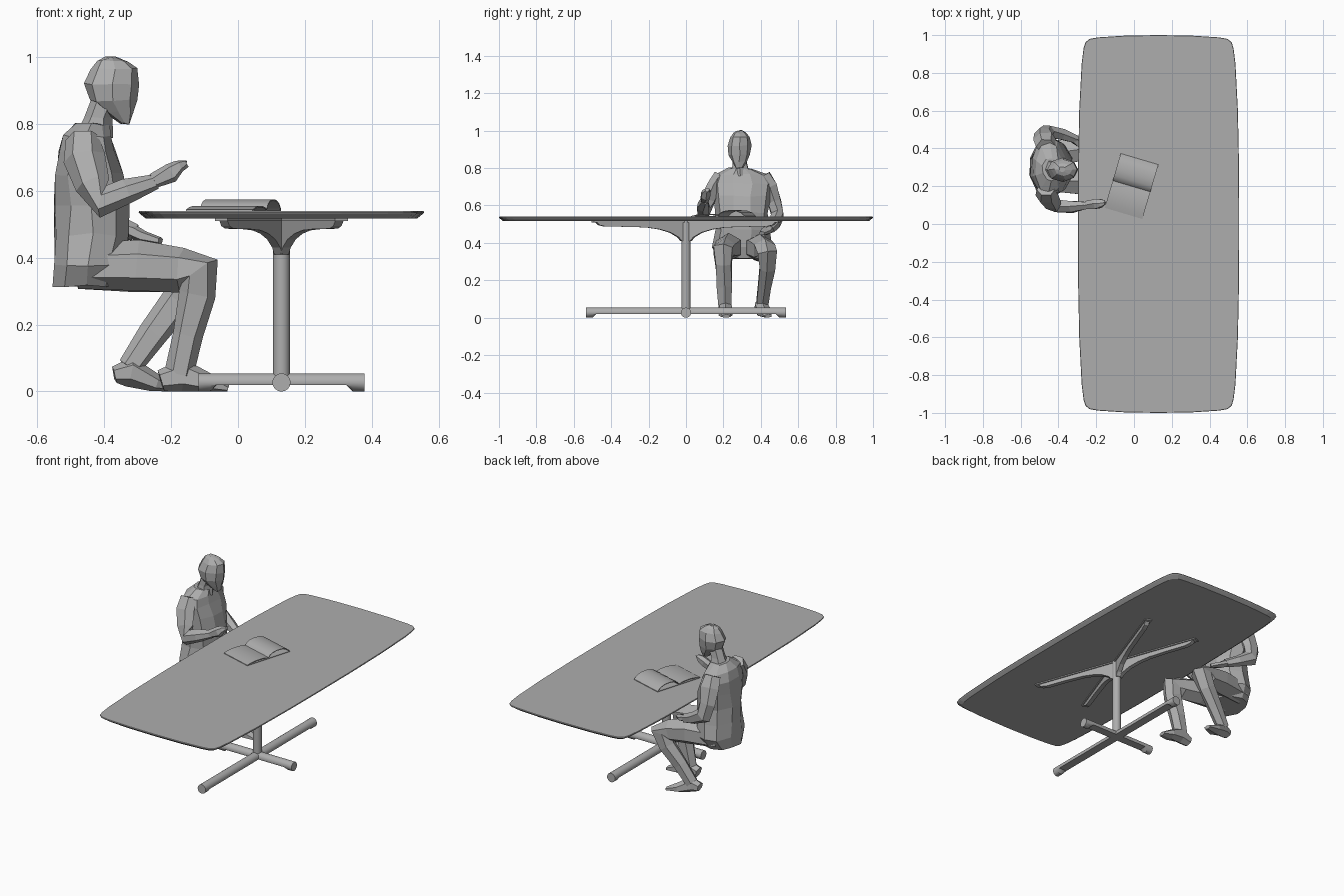
import bpy, bmesh, math, random
from mathutils import Vector, Matrix

random.seed(4)
cube = bpy.data.objects.get("Cube")
if cube:
    bpy.data.objects.remove(cube)

grey = bpy.data.materials.new("plain grey")
grey.use_nodes = True
grey.diffuse_color = (0.42, 0.42, 0.42, 1)
grey.node_tree.nodes["Principled BSDF"].inputs["Base Color"].default_value = (0.42, 0.42, 0.42, 1)


def finish(name, bm, smooth=False):
    bmesh.ops.recalc_face_normals(bm, faces=bm.faces)
    mesh = bpy.data.meshes.new(name)
    bm.to_mesh(mesh)
    bm.free()
    mesh.materials.append(grey)
    obj = bpy.data.objects.new(name, mesh)
    bpy.context.collection.objects.link(obj)
    if smooth:
        bpy.ops.object.select_all(action='DESELECT')
        obj.select_set(True)
        bpy.context.view_layer.objects.active = obj
        bpy.ops.object.shade_smooth_by_angle(angle=math.radians(35))
    return obj


def skin(bm, rings):
    """Join equal rings of points into a closed skin."""
    loops = [[bm.verts.new(p) for p in ring] for ring in rings]
    n = len(loops[0])
    for a, b in zip(loops, loops[1:]):
        for i in range(n):
            bm.faces.new((a[i], a[(i + 1) % n], b[(i + 1) % n], b[i]))
    bm.faces.new(loops[0])
    bm.faces.new(loops[-1])


def body_part(name, stations, sides=6, level=False, jitter=0.004):
    """Faceted limb through stations (x, y, z, half width, half depth)."""
    pts = [Vector(s[:3]) for s in stations]
    rings = []
    for i, (p, s) in enumerate(zip(pts, stations)):
        t = Vector((0, 0, 1))
        if not level:
            t = (pts[min(i + 1, len(pts) - 1)] - pts[max(i - 1, 0)]).normalized()
        side = Vector((0, 1, 0))
        side = (side - t * side.dot(t)).normalized()
        up = t.cross(side)
        ring = []
        for k in range(sides):
            a = 2 * math.pi * k / sides + (math.pi / 6 if sides == 6 else 0)
            q = p + side * s[3] * math.cos(a) + up * s[4] * math.sin(a)
            q += Vector([random.uniform(-jitter, jitter) for _ in range(3)])
            q.z = max(q.z, 0)
            ring.append(q)
        rings.append(ring)
    bm = bmesh.new()
    skin(bm, rings)
    return finish(name, bm)


def extrude_profile(name, profile, half, matrix, smooth=False):
    """Profile in the local xz plane, thickened along local y."""
    bm = bmesh.new()
    skin(bm, [[matrix @ Vector((x, y, z)) for x, z in profile] for y in (-half, half)])
    return finish(name, bm, smooth)


CX = 0.13  # table centre

# Table top: bowed rounded rectangle with an undercut rim
quarter = [(0.427, 0), (0.426, 0.3), (0.42, 0.6), (0.407, 0.85), (0.397, 0.93), (0.387, 0.962),
           (0.365, 0.98), (0.32, 0.988), (0.18, 0.997), (0, 1)]
half = quarter + [(-x, y) for x, y in quarter[-2::-1]]
outline = half + [(x, -y) for x, y in half[-2:0:-1]]
bm = bmesh.new()
skin(bm, [[(CX + x * (1 - d / 0.43), y * (1 - d), z) for x, y in outline]
          for d, z in ((0.022, 0.517), (0.004, 0.531), (0, 0.536), (0.002, 0.54))])
finish("table_top", bm)

# Central column
bm = bmesh.new()
bmesh.ops.create_cone(bm, cap_ends=True, segments=24, radius1=0.025, radius2=0.025, depth=0.49,
                      matrix=Matrix.Translation((CX, 0, 0.275)))
finish("column", bm, True)

# Crossed base bars: round tubes, flattened beneath except at the feet
for name, length, turn in (("base_bar_short", 0.248, 0), ("base_bar_long", 0.535, math.pi / 2)):
    m = Matrix.Translation((CX, 0, 0)) @ Matrix.Rotation(turn, 4, 'Z')
    rings = []
    for x, floor in ((-length, 0), (0.035 - length, 0), (0.055 - length, 0.02),
                     (length - 0.055, 0.02), (length - 0.035, 0), (length, 0)):
        angles = [2 * math.pi * k / 24 for k in range(24)]
        rings.append([m @ Vector((x, 0.027 * math.cos(a), max(floor, 0.027 + 0.027 * math.sin(a))))
                      for a in angles])
    bm = bmesh.new()
    skin(bm, rings)
    finish(name, bm, True)

# Four diagonal brackets with flanges under the top
bracket = [(0, 0.41), (0.028, 0.41), (0.045, 0.43), (0.09, 0.455), (0.15, 0.472), (0.22, 0.482),
           (0.32, 0.486), (0.46, 0.487), (0.495, 0.495), (0.52, 0.518), (0, 0.518)]
flange = [(0, 0.51), (0.53, 0.51), (0.53, 0.518), (0, 0.518)]
spread = math.atan2(0.5, 0.18)
for i, ang in enumerate((spread, math.pi - spread, math.pi + spread, -spread)):
    m = Matrix.Translation((CX, 0, 0)) @ Matrix.Rotation(ang, 4, 'Z')
    extrude_profile(f"bracket_{i + 1}", bracket, 0.013, m)
    extrude_profile(f"bracket_flange_{i + 1}", flange, 0.02, m)

# Open book: thin arched pages over a flat cover
upper = [(-0.15, 0.544), (-0.12, 0.551), (-0.08, 0.555), (-0.04, 0.554), (-0.01, 0.549), (0, 0.547),
         (0.01, 0.56), (0.03, 0.57), (0.06, 0.575), (0.1, 0.573), (0.13, 0.562), (0.15, 0.544)]
pages = upper + [(x, z - 0.004) for x, z in reversed(upper)]
m = Matrix.Translation((-0.013, 0.2, 0)) @ Matrix.Rotation(math.radians(73.5), 4, 'Z')
extrude_profile("book_pages", pages, 0.104, m, True)
extrude_profile("book_cover", [(-0.15, 0.54), (0.15, 0.54), (0.15, 0.543), (-0.15, 0.543)], 0.104, m)

# Seated figure: torso, neck and head
body_part("torso", [(-.457, .30, .315, .12, .1), (-.447, .30, .38, .165, .112), (-.435, .30, .47, .145, .116),
                    (-.435, .30, .56, .14, .117), (-.445, .30, .65, .155, .105), (-.453, .30, .72, .165, .09),
                    (-.45, .295, .765, .14, .075), (-.435, .29, .80, .06, .05)], 10, True, 0.005)
body_part("neck", [(-.435, .29, .76, .06, .06), (-.42, .288, .82, .042, .042),
                   (-.395, .286, .88, .04, .045)], 6, True)
body_part("head", [(-.338, .284, .80, .02, .015), (-.356, .285, .835, .042, .045),
                   (-.372, .286, .87, .056, .072), (-.378, .287, .92, .063, .083),
                   (-.37, .288, .965, .054, .071), (-.375, .288, .988, .036, .045),
                   (-.38, .288, 1.0, .015, .016)], 8, True, 0.003)

# Right arm raised over the book, left arm resting on the lap
body_part("right_arm", [(-.465, .185, .76, .045, .05), (-.46, .15, .70, .045, .06), (-.435, .115, .62, .04, .05),
                        (-.405, .095, .565, .036, .05), (-.33, .09, .60, .034, .036), (-.245, .1, .63, .022, .023)])
body_part("right_hand", [(-.25, .1, .628, .022, .023), (-.2, .105, .655, .03, .028),
                         (-.175, .11, .672, .026, .019), (-.152, .112, .682, .014, .009)])
body_part("left_arm", [(-.465, .41, .76, .045, .05), (-.47, .445, .70, .045, .06), (-.475, .475, .62, .04, .05),
                       (-.46, .49, .545, .036, .05), (-.38, .475, .505, .034, .034), (-.31, .45, .475, .024, .024)])
body_part("left_hand", [(-.32, .453, .48, .024, .023), (-.28, .43, .462, .032, .02),
                        (-.235, .405, .45, .016, .01)])

# Legs and shoes
body_part("right_leg", [(-.48, .235, .375, .07, .065), (-.3, .225, .375, .078, .075), (-.17, .21, .365, .064, .066),
                        (-.112, .2, .36, .058, .066), (-.12, .2, .29, .05, .056), (-.15, .205, .17, .044, .047),
                        (-.178, .21, .05, .038, .042)])
body_part("right_shoe", [(-.23, .21, .032, .032, .034), (-.165, .21, .05, .038, .05),
                         (-.09, .212, .026, .042, .028), (-.03, .215, .009, .024, .01)], jitter=0.002)
body_part("left_leg", [(-.48, .365, .375, .07, .065), (-.3, .395, .375, .078, .075), (-.19, .42, .36, .064, .066),
                       (-.14, .435, .345, .058, .062), (-.18, .435, .27, .05, .052), (-.255, .42, .17, .042, .044),
                       (-.325, .405, .07, .036, .036)])
body_part("left_shoe", [(-.37, .395, .05, .03, .025), (-.325, .4, .06, .038, .045),
                        (-.25, .42, .026, .042, .028), (-.18, .44, .009, .024, .01)], jitter=0.002)
